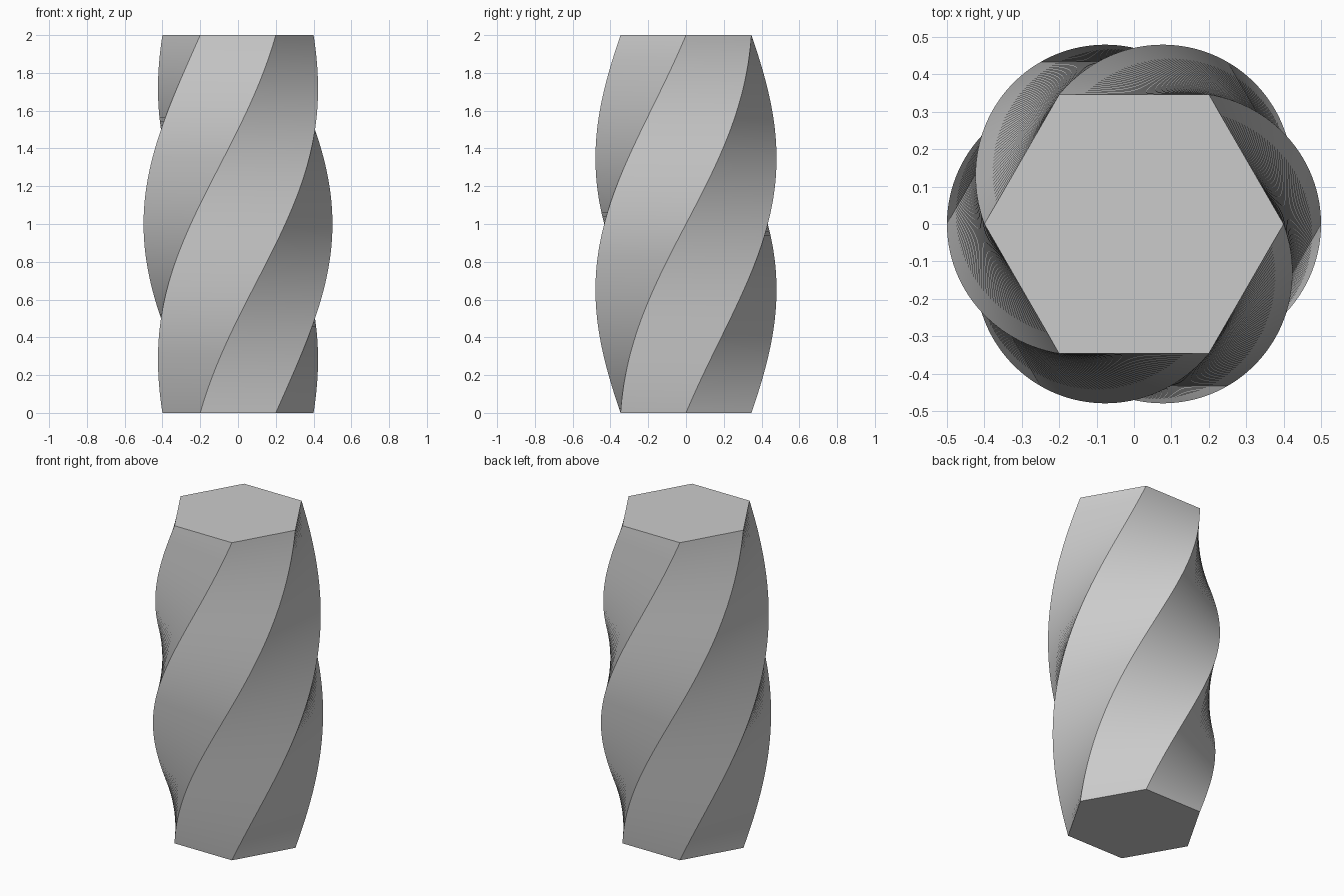
import bpy, bmesh
from math import sin, cos, pi, radians

cube = bpy.data.objects.get("Cube")
if cube:
    bpy.data.objects.remove(cube, do_unlink=True)

SIDES, LEVELS, HEIGHT = 6, 96, 2.0
END_RADIUS, BULGE, TWIST = 0.4, 0.1, radians(120)

# Plain grey material
grey = bpy.data.materials.new("plain grey")
grey.use_nodes = True
colour = (0.6, 0.6, 0.6, 1)
grey.diffuse_color = colour
grey.node_tree.nodes["Principled BSDF"].inputs["Base Color"].default_value = colour


def ring(bm, t):
    """Hexagon at height fraction t, turned and swollen."""
    radius = END_RADIUS + BULGE * sin(pi * t)
    angles = [2 * pi * i / SIDES + TWIST * t for i in range(SIDES)]
    return [bm.verts.new((radius * cos(a), radius * sin(a), HEIGHT * t)) for a in angles]


# Twisted hexagonal column with a bulging middle
bm = bmesh.new()
rings = [ring(bm, k / LEVELS) for k in range(LEVELS + 1)]
for low, high in zip(rings, rings[1:]):
    for i in range(SIDES):
        j = (i + 1) % SIDES
        face = bm.faces.new((low[i], low[j], high[j], high[i]))
        face.smooth = True
        # Keep the spiral ridges crisp
        bm.edges.get((low[i], high[i])).smooth = False

# Flat end caps with crisp rims
for cap in (bm.faces.new(rings[0][::-1]), bm.faces.new(rings[-1])):
    for edge in cap.edges:
        edge.smooth = False

mesh = bpy.data.meshes.new("twisted_column")
bm.to_mesh(mesh)
bm.free()
mesh.materials.append(grey)
column = bpy.data.objects.new("twisted_column", mesh)
bpy.context.collection.objects.link(column)
